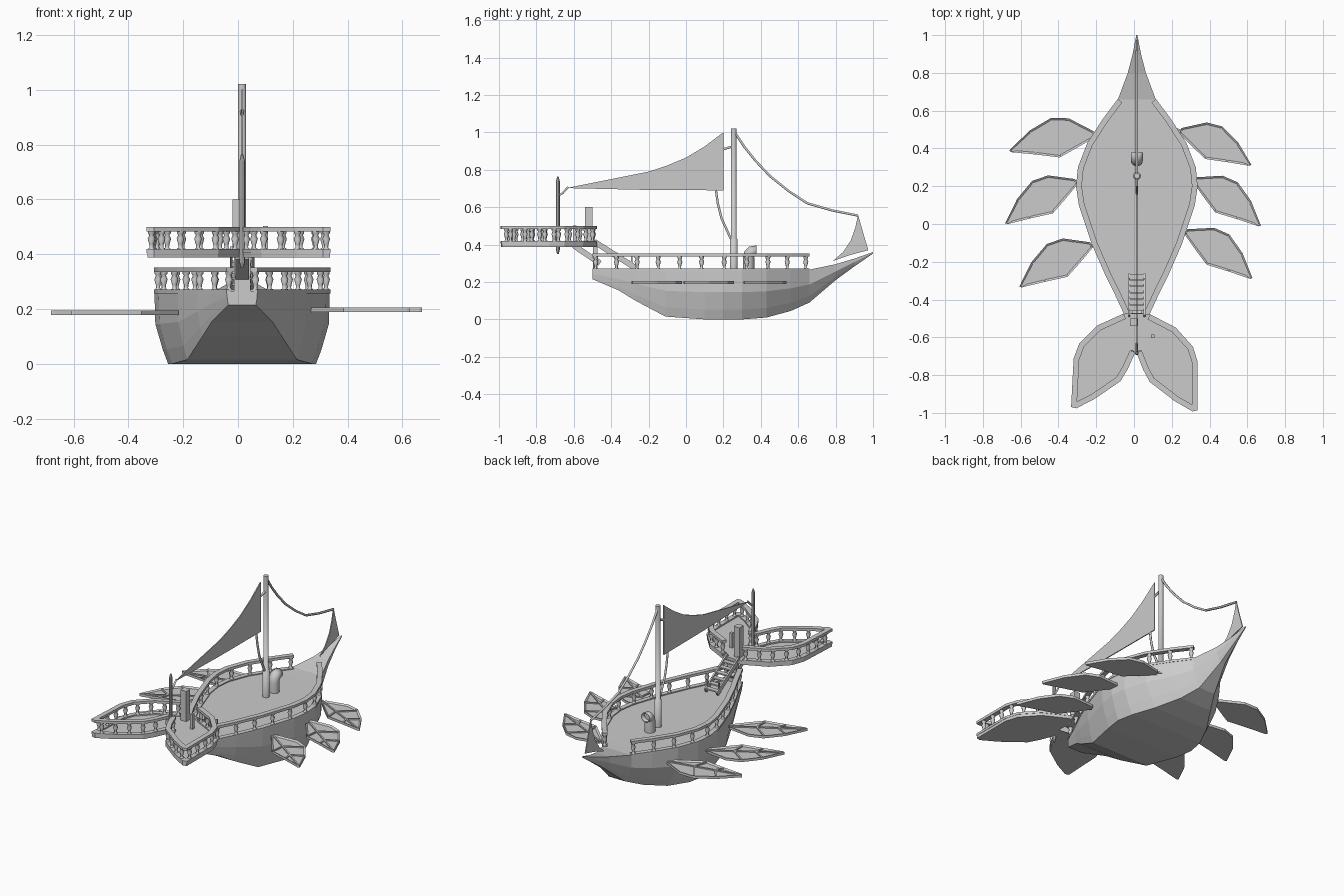
import bpy, bmesh, math
from mathutils import Vector, Matrix

if "Cube" in bpy.data.objects:
    bpy.data.objects.remove(bpy.data.objects["Cube"])

CX = 0.015  # ship centreline
MIRROR = Matrix.Translation((CX, 0, 0)) @ Matrix.Scale(-1, 4, (1, 0, 0)) @ Matrix.Translation((-CX, 0, 0))
TWIST = Matrix.Translation((CX, -0.48, 0)) @ Matrix.Rotation(math.radians(-3), 4, 'Z') @ Matrix.Translation((-CX, 0.48, 0))


def finish(name, bm, mat=None, smooth=False):
    if mat:
        bmesh.ops.transform(bm, matrix=mat, verts=bm.verts)
    bmesh.ops.recalc_face_normals(bm, faces=bm.faces)
    me = bpy.data.meshes.new(name)
    bm.to_mesh(me)
    bm.free()
    ob = bpy.data.objects.new(name, me)
    bpy.context.collection.objects.link(ob)
    if smooth:
        for p in me.polygons:
            p.use_smooth = len(p.vertices) == 4
    return ob


def loft(bm, rings, closed=True, caps=True):
    vs = [[bm.verts.new(p) for p in r] for r in rings]
    n = len(vs[0])
    for a, b in zip(vs, vs[1:]):
        for i in range(n if closed else n - 1):
            j = (i + 1) % n
            bm.faces.new((a[i], a[j], b[j], b[i]))
    if caps:
        bm.faces.new(vs[0])
        bm.faces.new(vs[-1])


def prism(name, pts, z0, z1, mat=None):
    bm = bmesh.new()
    loft(bm, [[(x, y, z) for x, y in pts] for z in (z0, z1)])
    return finish(name, bm, mat)


def offset(path, d):
    """Shift an open path to its left by d with mitred corners."""
    P = [Vector(p) for p in path]
    out = []
    for i, p in enumerate(P):
        dirs = []
        if i > 0:
            dirs.append((p - P[i - 1]).normalized())
        if i < len(P) - 1:
            dirs.append((P[i + 1] - p).normalized())
        ns = [Vector((-t.y, t.x)) for t in dirs]
        n = sum(ns, Vector((0, 0))).normalized()
        out.append(p + n * d / max(n.dot(ns[0]), 0.5))
    return out


def along(path, count):
    """Evenly spaced points on a path."""
    seg = [(b - a).length for a, b in zip(path, path[1:])]
    for k in range(count):
        s = sum(seg) * k / (count - 1)
        for i, l in enumerate(seg):
            if s <= l + 1e-6:
                yield path[i].lerp(path[i + 1], min(s / l, 1))
                break
            s -= l


def lathe(bm, prof, x, y, z, sides=8):
    loft(bm, [[(x + r * math.cos(2 * math.pi * k / sides), y + r * math.sin(2 * math.pi * k / sides), z + h)
               for k in range(sides)] for r, h in prof])


BALUSTER = [(.013, 0), (.013, .006), (.007, .011), (.008, .022), (.014, .043), (.008, .057), (.013, .063), (.013, .072)]


def railing(name, path, z, count, mat):
    """Base strip, handrail and turned balusters along a path."""
    a, b = offset(path, -0.002), offset(path, 0.028)
    for part, z0, z1 in (("_base", z - .008, z + .006), ("_handrail", z + .07, z + .086)):
        bm = bmesh.new()
        loft(bm, [[(p.x, p.y, z0), (q.x, q.y, z0), (q.x, q.y, z1), (p.x, p.y, z1)] for p, q in zip(a, b)])
        finish(name + part, bm, mat)
    bm = bmesh.new()
    mid = offset(path, 0.013)
    mid[0] = mid[0].lerp(mid[1], .08)
    mid[-1] = mid[-1].lerp(mid[-2], .12)
    for p in along(mid, count):
        lathe(bm, BALUSTER, p.x, p.y, z)
    finish(name + "_balusters", bm, mat, True)


def beam(name, a, b, w, h):
    """Box with its long axis from a to b."""
    a, b = Vector(a), Vector(b)
    d = b - a
    bm = bmesh.new()
    bmesh.ops.create_cube(bm, size=1)
    x = Vector((0, 0, 1)).cross(d)
    x = x.normalized() if x.length > 1e-6 else Vector((1, 0, 0))
    y = d.normalized().cross(x)
    m = Matrix((x * w, y * h, d)).transposed().to_4x4()
    return finish(name, bm, Matrix.Translation((a + b) / 2) @ m)


def tube(name, pts, r, res=1):
    cu = bpy.data.curves.new(name, 'CURVE')
    cu.dimensions = '3D'
    cu.bevel_depth, cu.bevel_resolution, cu.use_fill_caps = r, res, True
    sp = cu.splines.new('POLY')
    sp.points.add(len(pts) - 1)
    for q, (y, z) in zip(sp.points, pts):
        q.co = (CX, y, z, 1)
    ob = bpy.data.objects.new(name, cu)
    bpy.context.collection.objects.link(ob)
    return ob


def sail(name, pts):
    bm = bmesh.new()
    loft(bm, [[(CX + s, y, z) for y, z in pts] for s in (-.003, .003)])
    finish(name, bm)


# hull: y, deck half-width, deck z, keel z, keel half-width
HULL = [(-.5, .055, .265, .215, .05), (-.36, .12, .265, .155, .11), (-.27, .165, .265, .1, .145),
        (-.11, .235, .265, .015, .2), (.1, .305, .265, 0, .255), (.2, .32, .265, 0, .27), (.3, .31, .265, 0, .25),
        (.43, .26, .265, .01, .19), (.56, .175, .265, .045, .11), (.66, .1, .266, .09, .055),
        (.8, .048, .295, .21, .015), (.9, .022, .325, .283, .008), (1.0, .003, .36, .352, .002)]
bm = bmesh.new()
rings = []
for y, w, zt, zb, wb in HULL:
    half = [(w, zt), (w * .99, zb + (zt - zb) * .55), (w * .4 + wb * .6, zb + (zt - zb) * .2), (wb, zb)]
    rings.append([(CX + x, y, z) for x, z in half] + [(CX - x, y, z) for x, z in reversed(half)])
loft(bm, rings)
finish("hull", bm)

# deck railings on both sides
deck_edge = [(CX + w, y) for y, w, *_ in HULL[:10]]
for side, m in (("right", None), ("left", MIRROR)):
    railing(side + "_deck_rail", deck_edge, .265, 11, m)

# tail platforms shaped like a fluke
FLUKE = [(.015, -.68), (.05, -.77), (.085, -.835), (.215, -.935), (.31, -.99), (.335, -.985), (.335, -.73),
         (.31, -.65), (.22, -.55), (.085, -.48)]
for side, m in (("right", None), ("left", TWIST @ MIRROR)):
    prism(side + "_tail_platform", FLUKE + [(.06, -.475), (0, -.475), (0, -.68)], .388, .411, m)
    railing(side + "_tail_rail", FLUKE, .413, 14, m)

# tail cabinet, peg and flag pole
beam("tail_cabinet", (0, -.52, .4), (0, -.52, .6), .04, .04)
beam("tail_peg", (.1, -.595, .41), (.1, -.595, .503), .018, .018)
bm = bmesh.new()
lathe(bm, [(.005, .35), (.01, .37), (.01, .74), (.004, .765)], CX, -.685, 0)
finish("aft_pole", bm)

# stairs from the deck to the tail
for s in (-.04, .04):
    beam("stair_stringer", (CX + s, -.27, .275), (CX + s, -.49, .415), .01, .03)
    beam("stair_handrail_post", (CX + s, -.29, .27), (CX + s, -.29, .34), .01, .01)
for i in range(6):
    t = i / 6
    y, z = -.28 - .2 * t, .29 + .125 * t
    beam("stair_tread", (CX - .04, y, z), (CX + .04, y, z), .03, .008)
beam("tail_strut", (CX, -.6, .395), (CX, -.46, .3), .05, .03)
beam("stern_post", (CX, -.485, .22), (CX, -.485, .395), .06, .025)

# mast with collar
bm = bmesh.new()
lathe(bm, [(.021, .26), (.021, .43), (.015, .432), (.015, 1.02)], CX, .255, 0, 12)
finish("mast", bm, None, True)

# curved deck vent, opening forward
bm = bmesh.new()
sections = [((.335, .26), 0), ((.335, .33), 0), ((.338, .348), 30), ((.352, .362), 62), ((.378, .366), 90)]
rings = []
for (y, z), ang in sections:
    c, s = math.cos(math.radians(ang)), math.sin(math.radians(ang))
    rings.append([(CX + .032 * math.cos(k * math.pi / 6), y + .03 * math.sin(k * math.pi / 6) * c,
                   z - .03 * math.sin(k * math.pi / 6) * s) for k in range(12)])
rings.append([(CX + (x - CX) * .8, y, .366 + (z - .366) * .8) for x, y, z in rings[-1]])
rings.append([(x, y - .025, z) for x, y, z in rings[-1]])
loft(bm, rings)
finish("deck_vent", bm, None, True)

# sails and rigging
sail("main_sail", [(-.64, .702), (-.2, .79), (-.1, .823), (0, .865), (.1, .925), (.2, 1.0), (.2, .69), (-.2, .692)])
sail("bow_sail", [(.92, .56), (.945, .47), (.975, .37), (.88, .345), (.785, .312), (.84, .36), (.88, .42), (.905, .49)])
tube("fore_stay", [(.26, 1.0), (.31, .925), (.37, .85), (.45, .765), (.55, .685), (.65, .62), (.78, .583), (.92, .555)], .007)
tube("sail_sheet", [(.16, .69), (.17, .62), (.19, .54), (.24, .43)], .007)
tube("sail_head_tie", [(.2, .91), (.25, .925)], .007)
tube("sail_aft_tie", [(-.685, .66), (-.66, .675), (-.63, .708)], .006)

# leaf-shaped paddle fins with rim and ribs: side, root, tip
LEAF = [(.0, -.015), (.1, -.05), (.191, -.079), (.309, -.04), (.422, -.006), (.43, .004), (.311, .081), (.196, .121),
        (.11, .103), (.0, .015)]
PADDLES = [("right", .197, (.245, .495), (.62, .31)), ("right", .197, (.32, .235), (.67, -.012)),
           ("right", .197, (.275, -.04), (.625, -.29)), ("left", .186, (-.21, .475), (-.66, .385)),
           ("left", .186, (-.305, .225), (-.68, 0)), ("left", .186, (-.225, -.11), (-.605, -.335))]
for side, z, root, tip in PADDLES:
    r, d = Vector(root), Vector(tip) - Vector(root)
    k = d.length / .43
    d.normalize()
    n = Vector((-d.y, d.x)) * (1 if side == "right" else -1)

    def at(u, v):
        return r + (d * u + n * v) * k
    bm = bmesh.new()
    loft(bm, [[(*at(u, v), h) for u, v in LEAF] for h in (z - .008, z + .008)])
    bmesh.ops.recalc_face_normals(bm, faces=bm.faces)
    top = max(bm.faces, key=lambda f: f.calc_center_median().z)
    bmesh.ops.inset_region(bm, faces=[top], thickness=.011, depth=0)
    bmesh.ops.translate(bm, verts=top.verts, vec=(0, 0, -.008))
    finish(side + "_paddle", bm)
    for a, b in (((-.04, 0), (.42, 0)), ((.15, 0), (.2, .112)), ((.15, 0), (.19, -.07)), ((.27, 0), (.31, .073)),
                 ((.27, 0), (.305, -.035))):
        beam(side + "_paddle_rib", (*at(*a), z + .002), (*at(*b), z + .002), .009, .01)
